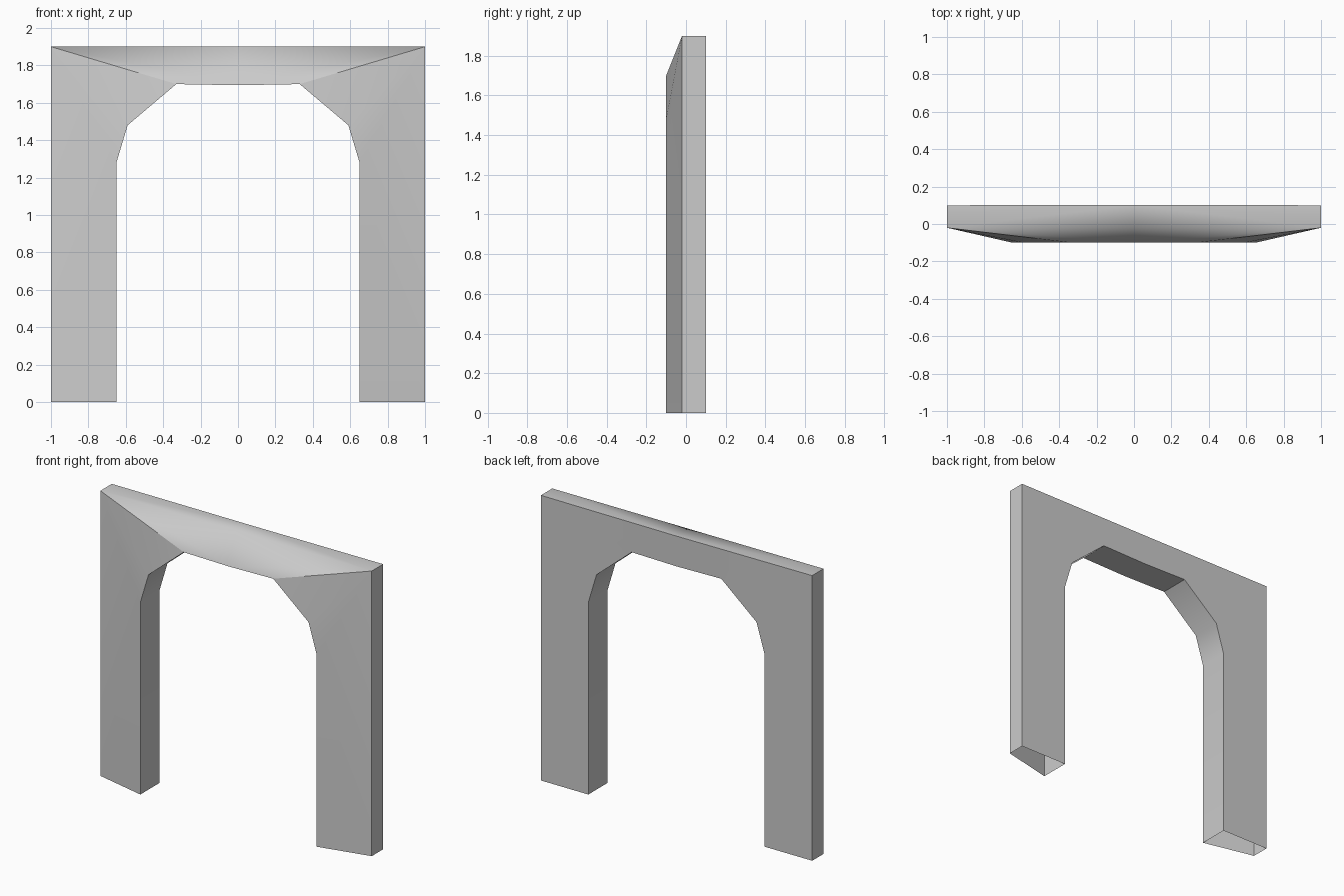
import bpy, bmesh

if "Cube" in bpy.data.objects:
    bpy.data.objects.remove(bpy.data.objects["Cube"])

# Opening profile for one half (x, z), from the foot up to the crown
INNER = [(0.65, 0), (0.65, 1.28), (0.59, 1.48), (0.33, 1.70), (0, 1.694)]

bm = bmesh.new()


def wall(y_inner, y_outer, top_mid):
    """Vertices of one wall half: opening edge, outer foot, outer top, top middle."""
    opening = [bm.verts.new((x, y_inner, z)) for x, z in INNER]
    foot = bm.verts.new((1, y_outer, 0))
    top = bm.verts.new((1, y_outer, 1.9))
    mid = bm.verts.new(top_mid)
    return opening, foot, top, mid


def skin(opening, foot, top, mid):
    """Leg panel, two haunch triangles and the lintel panel."""
    a, b, c, d, e = opening
    for loop in ((foot, top, b, a), (top, c, b), (top, d, c), (top, mid, e, d)):
        bm.faces.new(loop)


front = wall(-0.1, -0.02, (0, -0.02, 1.9))
back = wall(0.1, 0.1, (0, 0.102, 1.897))
skin(*front)
skin(*back)

# Underside of the arch, outer side and top (feet stay open)
f, b = front[0], back[0]
for i in range(len(f) - 1):
    bm.faces.new((f[i], f[i + 1], b[i + 1], b[i]))
bm.faces.new((front[1], front[2], back[2], back[1]))
bm.faces.new((front[2], front[3], back[3], back[2]))
bmesh.ops.recalc_face_normals(bm, faces=bm.faces)

# Smooth panels with hard creases between them; the lintel bevel rolls into the top
for face in bm.faces:
    face.smooth = True
hard = [(f[i], f[i + 1]) for i in range(4)] + [(b[i], b[i + 1]) for i in range(4)]
hard += [(front[1], front[2]), (back[1], back[2]), (front[2], back[2]),
         (back[2], back[3]), (front[2], f[3]), (f[3], b[3])]
for pair in hard:
    edge = bm.edges.get(pair)
    if edge:
        edge.smooth = False

mesh = bpy.data.meshes.new("archway")
bm.to_mesh(mesh)
bm.free()
arch = bpy.data.objects.new("archway", mesh)
bpy.context.collection.objects.link(arch)

# Mirror to the other half
mirror = arch.modifiers.new("Mirror", 'MIRROR')
mirror.use_axis[0] = True
mirror.use_clip = True
